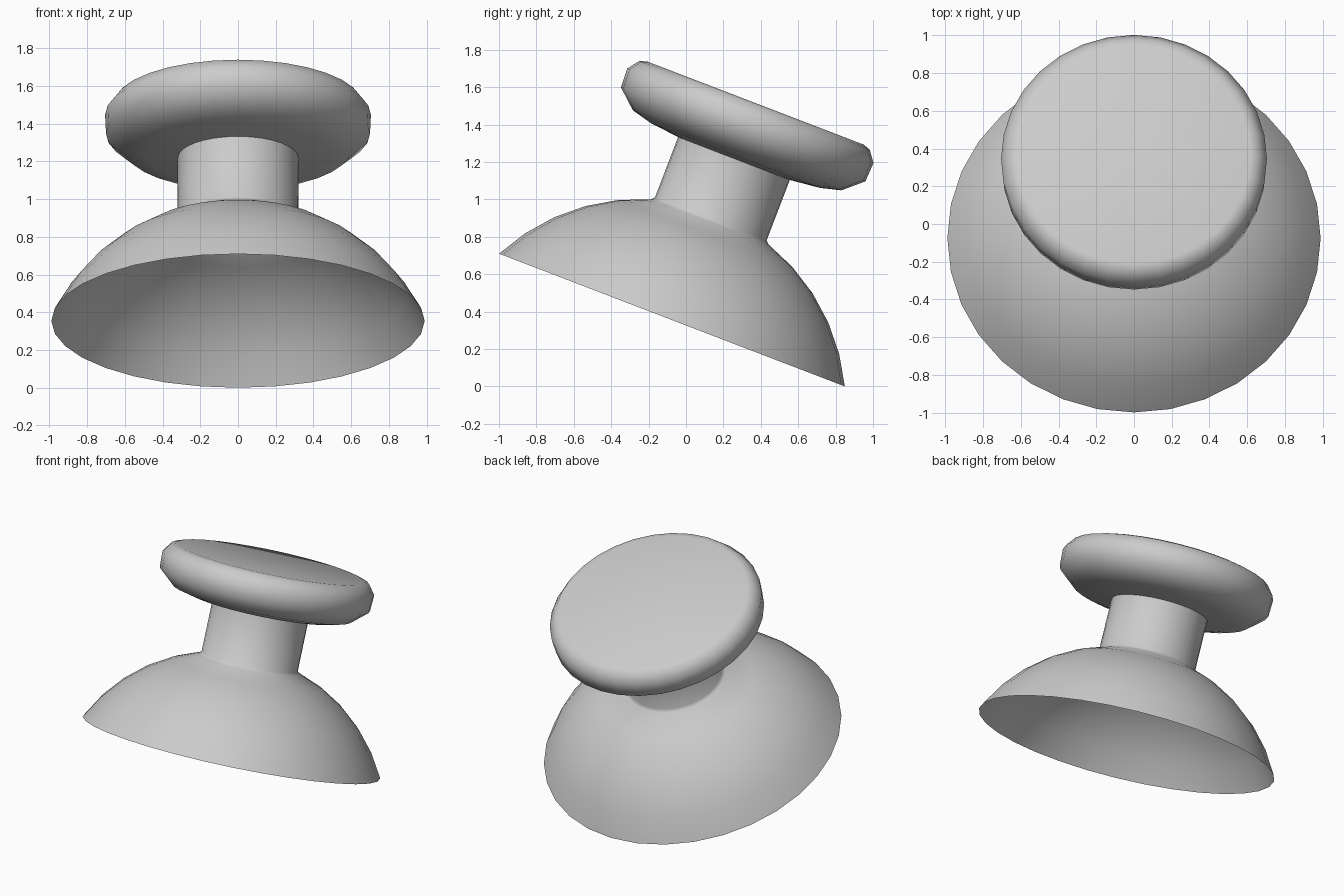
import bpy, bmesh, math
from mathutils import Matrix, Vector

if "Cube" in bpy.data.objects:
    bpy.data.objects.remove(bpy.data.objects["Cube"])

SEGMENTS = 32
TILT = math.radians(-21)
BASE_CENTRE = Vector((0, -0.075, 0.355))

# Dome: open spherical cap, from the rim up to the stem
RIM, HEIGHT, STEM = 0.99, 0.615, 0.32
R = (RIM**2 + HEIGHT**2) / (2 * HEIGHT)
a0, a1 = math.asin(RIM / R), math.asin(0.335 / R)
profile = []
for i in range(6):
    a = a0 + (a1 - a0) * i / 5
    profile.append((R * math.sin(a), R * math.cos(a) - (R - HEIGHT)))

# Stem with a tiny fillet at its foot
profile += [(STEM, 0.58), (STEM, 0.925)]

# Knob: flared underside, rounded edge, flat top
profile += [(0.485, 0.943), (0.597, 0.972), (0.70, 1.063),
            (0.705, 1.17), (0.66, 1.23), (0.62, 1.243)]

# Revolve the profile around the axis
bm = bmesh.new()
rings = []
for r, h in profile:
    rings.append([bm.verts.new((r * math.cos(2 * math.pi * k / SEGMENTS),
                                r * math.sin(2 * math.pi * k / SEGMENTS), h))
                  for k in range(SEGMENTS)])
for low, high in zip(rings, rings[1:]):
    for k in range(SEGMENTS):
        n = (k + 1) % SEGMENTS
        bm.faces.new((low[k], low[n], high[n], high[k]))
bm.faces.new(rings[-1])

# Tilt towards the back and set on the ground
bm.transform(Matrix.Translation(BASE_CENTRE) @ Matrix.Rotation(TILT, 4, 'X'))
mesh = bpy.data.meshes.new("thumbstick")
bm.to_mesh(mesh)
bm.free()
stick = bpy.data.objects.new("thumbstick", mesh)
bpy.context.collection.objects.link(stick)

bpy.context.view_layer.objects.active = stick
stick.select_set(True)
bpy.ops.object.shade_smooth_by_angle(angle=math.radians(60))
